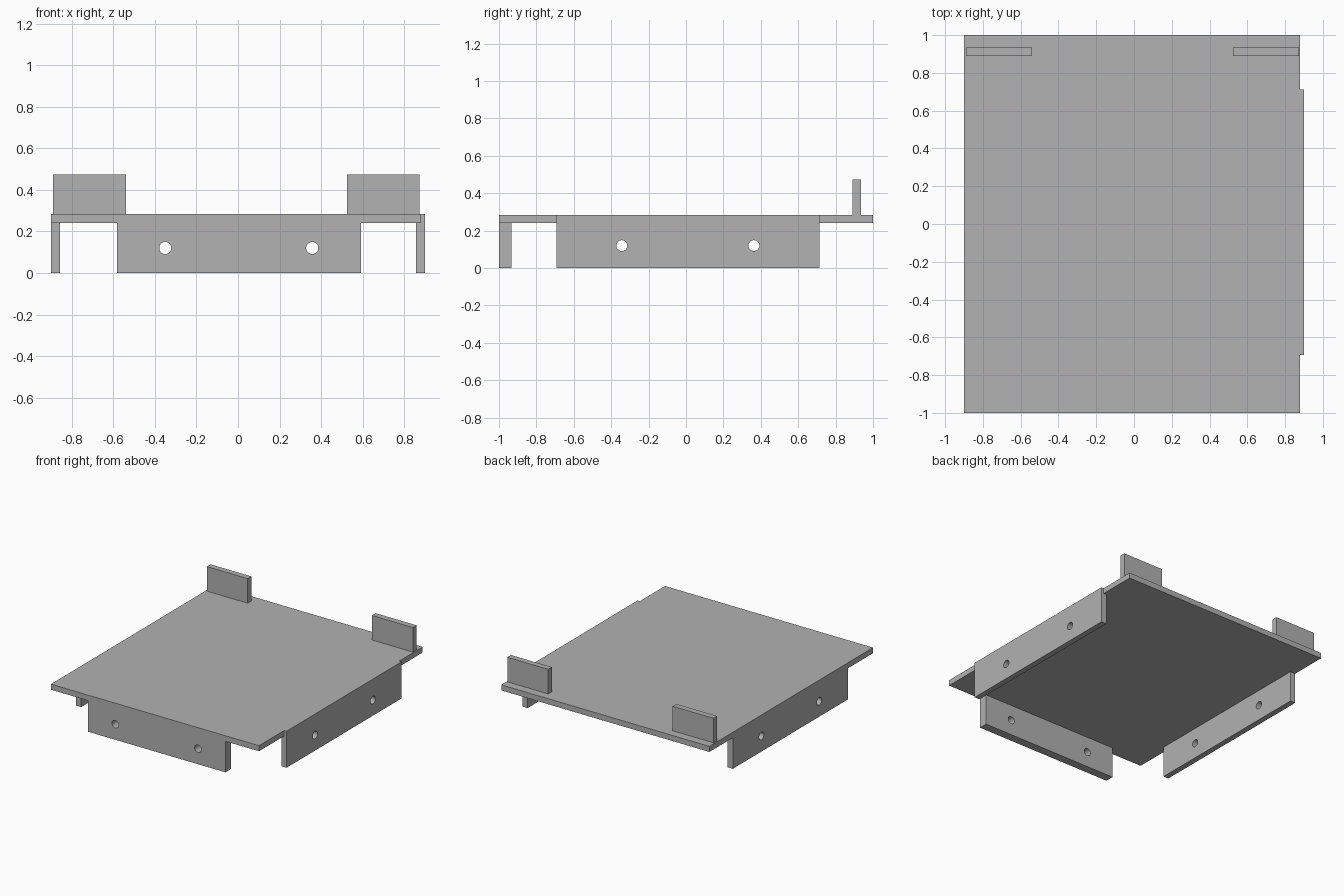
import bpy
import bmesh
from math import pi

cube = bpy.data.objects.get("Cube")
if cube:
    bpy.data.objects.remove(cube, do_unlink=True)

grey = bpy.data.materials.new("plain grey")
grey.use_nodes = True
colour = (0.445, 0.445, 0.445, 1)
grey.diffuse_color = colour
grey.node_tree.nodes["Principled BSDF"].inputs["Base Color"].default_value = colour

PLATE_BOTTOM, PLATE_TOP = 0.24, 0.283
HOLE_Z, HOLE_RADIUS = 0.12, 0.029


def prism(name, outline, z0, z1):
    """Extrude a flat outline from z0 up to z1."""
    bm = bmesh.new()
    base = bm.faces.new([bm.verts.new((x, y, z0)) for x, y in outline])
    result = bmesh.ops.extrude_face_region(bm, geom=[base], use_keep_orig=True)
    top = [v for v in result["geom"] if isinstance(v, bmesh.types.BMVert)]
    bmesh.ops.translate(bm, verts=top, vec=(0, 0, z1 - z0))
    bmesh.ops.recalc_face_normals(bm, faces=bm.faces)
    mesh = bpy.data.meshes.new(name)
    bm.to_mesh(mesh)
    bm.free()
    mesh.materials.append(grey)
    obj = bpy.data.objects.new(name, mesh)
    bpy.context.collection.objects.link(obj)
    return obj


def box(name, x0, x1, y0, y1, z0, z1):
    return prism(name, [(x0, y0), (x1, y0), (x1, y1), (x0, y1)], z0, z1)


def drill(obj, centre, rotation):
    """Cut one round screw hole through a panel."""
    bpy.ops.mesh.primitive_cylinder_add(vertices=32, radius=HOLE_RADIUS, depth=0.3,
                                        location=centre, rotation=rotation)
    cutter = bpy.context.object
    cutter.name = "hole_cutter"
    cutter.hide_render = True
    cutter.data.materials.append(grey)
    mod = obj.modifiers.new("hole", 'BOOLEAN')
    mod.operation = 'DIFFERENCE'
    mod.solver = 'EXACT'
    mod.object = cutter
    bpy.context.view_layer.objects.active = obj
    bpy.ops.object.modifier_apply(modifier=mod.name)
    bpy.data.objects.remove(cutter, do_unlink=True)


# Flat top plate, stepping out over the left flange
y0, y1 = -0.693, 0.713
prism("top_plate", [(-0.9, -1), (0.88, -1), (0.88, y0), (0.9, y0),
                    (0.9, y1), (0.88, y1), (0.88, 1), (-0.9, 1)],
      PLATE_BOTTOM, PLATE_TOP)

# Hanging flanges on three sides, each with two screw holes
front = box("front_flange", -0.583, 0.593, -1, -0.933, 0, PLATE_BOTTOM)
for x in (-0.35, 0.357):
    drill(front, (x, -0.965, HOLE_Z), (pi / 2, 0, 0))

for name, xa, xb in (("right_flange", -0.9, -0.856), ("left_flange", 0.856, 0.9)):
    flange = box(name, xa, xb, y0, y1, 0, PLATE_BOTTOM)
    for y in (-0.343, 0.363):
        drill(flange, ((xa + xb) / 2, y, HOLE_Z), (0, pi / 2, 0))

# Upright tabs near the back corners
for name, xa, xb in (("right_tab", -0.89, -0.54), ("left_tab", 0.524, 0.874)):
    box(name, xa, xb, 0.89, 0.935, PLATE_TOP, 0.473)
